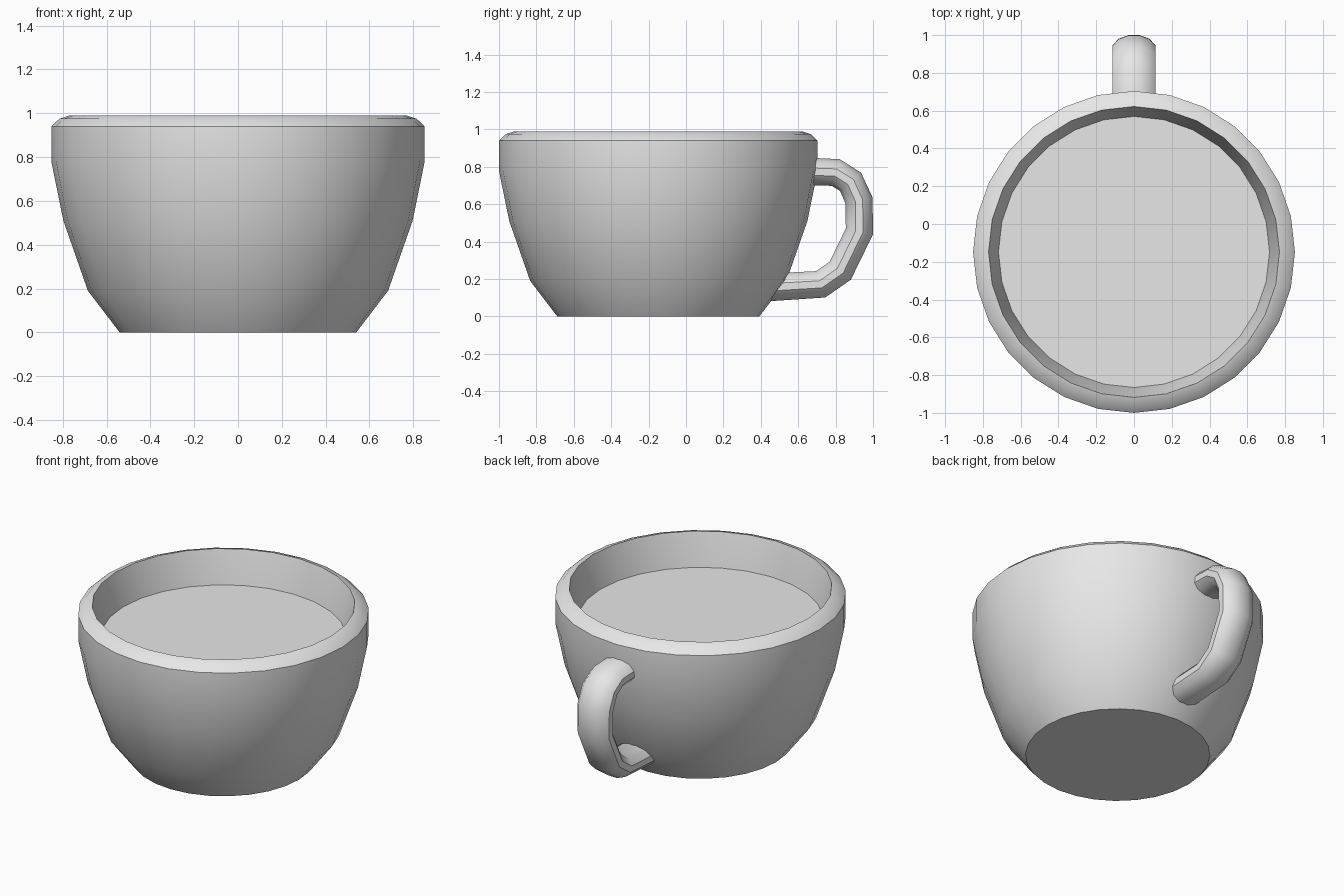
import bpy
import bmesh
import math
from mathutils import Vector

cube = bpy.data.objects.get("Cube")
if cube:
    bpy.data.objects.remove(cube, do_unlink=True)

CUP_Y = -0.148
SIDES = 28

grey = bpy.data.materials.new("plain grey")
grey.use_nodes = True
grey.diffuse_color = (0.8, 0.8, 0.8, 1)
grey.node_tree.nodes["Principled BSDF"].inputs["Base Color"].default_value = (0.8, 0.8, 0.8, 1)


def finish(name, bm, location):
    bmesh.ops.recalc_face_normals(bm, faces=bm.faces)
    mesh = bpy.data.meshes.new(name)
    bm.to_mesh(mesh)
    bm.free()
    mesh.materials.append(grey)
    obj = bpy.data.objects.new(name, mesh)
    obj.location = location
    bpy.context.collection.objects.link(obj)
    bpy.ops.object.select_all(action="DESELECT")
    obj.select_set(True)
    bpy.context.view_layer.objects.active = obj
    bpy.ops.object.shade_smooth_by_angle(angle=math.radians(35))
    return obj


def skin(rings):
    """Join rings of points into a tube with closed ends."""
    bm = bmesh.new()
    loops = [[bm.verts.new(p) for p in ring] for ring in rings]
    n = len(loops[0])
    for a, b in zip(loops, loops[1:]):
        for i in range(n):
            j = (i + 1) % n
            bm.faces.new((a[i], a[j], b[j], b[i]))
    bm.faces.new(loops[0])
    bm.faces.new(loops[-1])
    return bm


def circle(r, z):
    step = 2 * math.pi / SIDES
    return [(r * math.cos(i * step), r * math.sin(i * step), z) for i in range(SIDES)]


# Cup: outer wall, rounded rim, then the inner wall down to the floor
profile = [(0.54, 0), (0.685, 0.19), (0.797, 0.51), (0.852, 0.78), (0.852, 0.94),
           (0.815, 0.975), (0.77, 0.99), (0.715, 0.77), (0.69, 0.6), (0.58, 0.25), (0.45, 0.06)]
finish("cup", skin([circle(r, z) for r, z in profile]), (0, CUP_Y, 0))

# Drink surface
bm = bmesh.new()
bmesh.ops.create_circle(bm, cap_ends=True, segments=SIDES, radius=0.718)
finish("drink", bm, (0, CUP_Y, 0.78))

# Handle: oval tube swept along a bent path, ends buried in the cup wall
path = [Vector((0, y, z)) for y, z in [
    (0.64, 0.775), (0.8, 0.77), (0.88, 0.72), (0.925, 0.62),
    (0.927, 0.455), (0.825, 0.245), (0.72, 0.172), (0.43, 0.155)]]
rings = []
for k, p in enumerate(path):
    before = (p - path[max(k - 1, 0)]).normalized()
    after = (path[min(k + 1, len(path) - 1)] - p).normalized()
    tangent = (before + after).normalized()
    out = Vector((0, -tangent.z, tangent.y))
    ring = []
    for i in range(12):
        a = math.radians(30 * i + 15)
        ring.append(p + Vector((0.117 * math.cos(a), 0, 0)) + out * 0.077 * math.sin(a))
    rings.append(ring)
finish("handle", skin(rings), (0, 0, 0))
